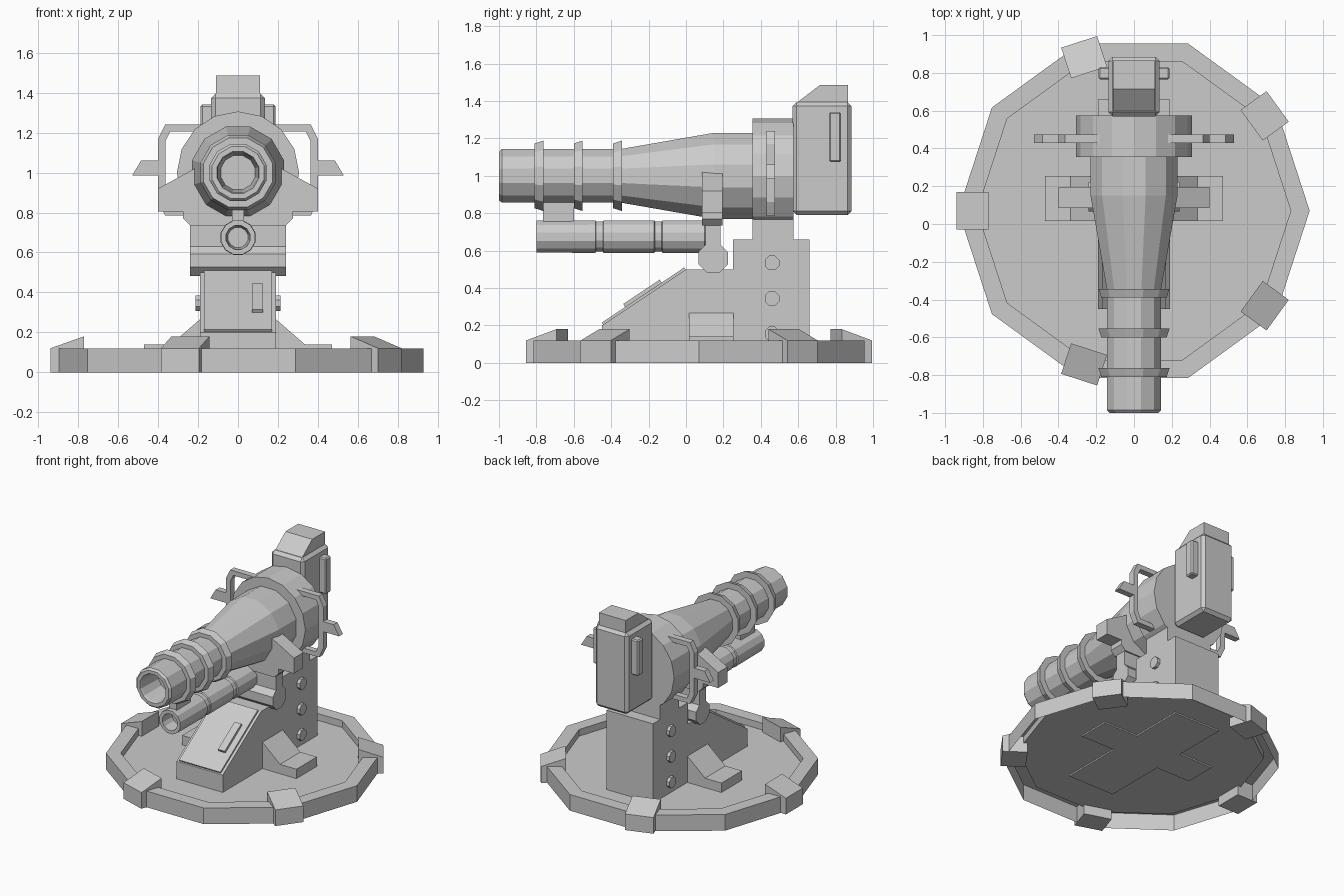
import bpy, bmesh
from math import cos, sin, pi, radians

if "Cube" in bpy.data.objects:
    bpy.data.objects.remove(bpy.data.objects["Cube"])


def make(name, bm, mirror=False, bevel=0):
    bmesh.ops.recalc_face_normals(bm, faces=bm.faces)
    me = bpy.data.meshes.new(name)
    bm.to_mesh(me)
    bm.free()
    ob = bpy.data.objects.new(name, me)
    bpy.context.collection.objects.link(ob)
    if bevel:
        mod = ob.modifiers.new("bevel", 'BEVEL')
        mod.width, mod.segments = bevel, 1
    if mirror:
        ob.modifiers.new("mirror", 'MIRROR')
    return ob


def prism(name, pts, axis, lo, hi, **kw):
    """Extrude a 2D outline along an axis: x uses (y,z), y uses (x,z)."""
    bm = bmesh.new()

    def ring(t):
        return [bm.verts.new((t, a, b) if axis == 'x' else (a, t, b)) for a, b in pts]
    A, B = ring(lo), ring(hi)
    bm.faces.new(A)
    bm.faces.new(B[::-1])
    n = len(pts)
    for i in range(n):
        j = (i + 1) % n
        bm.faces.new((A[i], B[i], B[j], A[j]))
    return make(name, bm, **kw)


def box(name, x, y, z, **kw):
    return prism(name, [(y[0], z[0]), (y[1], z[0]), (y[1], z[1]), (y[0], z[1])], 'x', *x, **kw)


def lathe(name, prof, n, axis, centre, start=0.0, caps=(True, True), apothem=True):
    """Spin (position, radius) pairs around the y or z axis."""
    bm = bmesh.new()
    k = 1 / cos(pi / n) if apothem else 1
    rings = []
    for t, r in prof:
        ring = []
        for i in range(n):
            a = start + 2 * pi * i / n
            u, v = r * k * cos(a), r * k * sin(a)
            co = (u, t, centre + v) if axis == 'y' else (u, centre + v, t)
            ring.append(bm.verts.new(co))
        rings.append(ring)
    for A, B in zip(rings, rings[1:]):
        for i in range(n):
            j = (i + 1) % n
            bm.faces.new((A[i], A[j], B[j], B[i]))
    if caps[0]:
        bm.faces.new(rings[0])
    if caps[1]:
        bm.faces.new(rings[-1])
    return make(name, bm)


def ngon(cy, cz, r, n):
    return [(cy + r * cos((i + .5) * 2 * pi / n), cz + r * sin((i + .5) * 2 * pi / n)) for i in range(n)]


# Ten-sided base tray, hollow underneath
CY = 0.07
lathe("base_tray", [(0, .93), (.12, .93), (.12, .83), (.07, .83)], 10, 'z', CY,
      caps=(False, True), apothem=False)

# Five clamps on alternate corners of the rim
for i in range(5):
    c = prism(f"rim_clamp_{i + 1}", [(.77, 0), (.94, 0), (.94, .12), (.77, .18)], 'y', -.1, .1)
    c.location = (0, CY, 0)
    c.rotation_euler.z = radians(36 + 72 * i)

# Pedestal with sloping front, side feet and bolts
prism("pedestal", [(-.45, .06), (.66, .06), (.66, .66), (.25, .66), (.25, .5), (0, .5), (-.45, .2)],
      'x', -.19, .19)
prism("slope_panel", [(-.44, .2), (-.45, .215), (-.01, .51), (0, .495)], 'x', -.17, .17)
prism("panel_handle", [(-.32, .29), (-.335, .315), (-.14, .445), (-.125, .42)], 'x', .07, .125)
prism("side_foot", [(.17, .06), (.47, .06), (.47, .14), (.335, .14), (.185, .27), (.17, .27)],
      'y', .015, .255, mirror=True)
for i, z in enumerate((.155, .345, .535)):
    prism(f"pedestal_bolt_{i + 1}", ngon(.46, z, .042, 8), 'x', .18, .213, mirror=True)

# Hinge, cradle and neck carrying the barrel
prism("hinge_barrel", ngon(.145, .56, .085, 8), 'x', -.24, .24)
box("hinge_arm", (-.24, .24), (.105, .185), (.58, .76))
half = [(.24, .735), (.275, .77), (.275, .805), (.40, .805), (.40, .92), (.2, 1.03)]
prism("cradle", half + [(-x, z) for x, z in reversed(half)], 'y', .085, .195)
box("neck", (-.19, .19), (.355, .575), (.64, .8))

# Main barrel with bore and flared rings
lathe("barrel", [(-.8, .085), (-.985, .1), (-1, .105), (-1, .13), (-.985, .143), (-.35, .143),
                 (.15, .23), (.4, .23)], 12, 'y', 1.0, start=pi / 12)
for i, y in enumerate((-.81, -.6, -.39)):
    lathe(f"barrel_ring_{i + 1}", [(y, .13), (y, .173), (y + .047, .188), (y + .047, .13)],
          12, 'y', 1.0, start=pi / 12)
lathe("barrel_collar", [(.355, .3), (.575, .3)], 16, 'y', 1.0)

# Lower tube with grooves and its bracket
tube = [(-.7, .05), (-.8, .06), (-.8, .085)]
for y in (-.485, -.17):
    tube += [(y, .087), (y + .005, .08), (y + .04, .08), (y + .045, .087)]
lathe("lower_tube", tube + [(.1, .087), (.12, .07)], 12, 'y', .675, start=pi / 12)
box("tube_bracket", (-.03, .03), (-.765, -.6), (.74, .88))

# Rear housing with cap and side plates
box("rear_housing", (-.135, .135), (.57, .885), (.79, 1.395), bevel=.022)
prism("housing_cap", [(.585, 1.36), (.585, 1.385), (.715, 1.485), (.865, 1.485), (.865, 1.36)],
      'x', -.11, .11)
box("housing_side_plate", (.12, .187), (.765, .83), (1.075, 1.34), mirror=True, bevel=.008)

# Side handles with fins
outer = [(.18, 1.24), (.365, 1.24), (.40, 1.17), (.40, .86), (.365, .785), (.18, .785)]
inner = [(.18, .82), (.34, .82), (.362, .87), (.362, 1.16), (.34, 1.205), (.18, 1.205)]
prism("side_handle", outer + inner, 'y', .43, .475, mirror=True)
prism("handle_fin", [(.39, .985), (.53, .985), (.485, 1.06), (.39, 1.06)], 'y', .43, .475, mirror=True)
